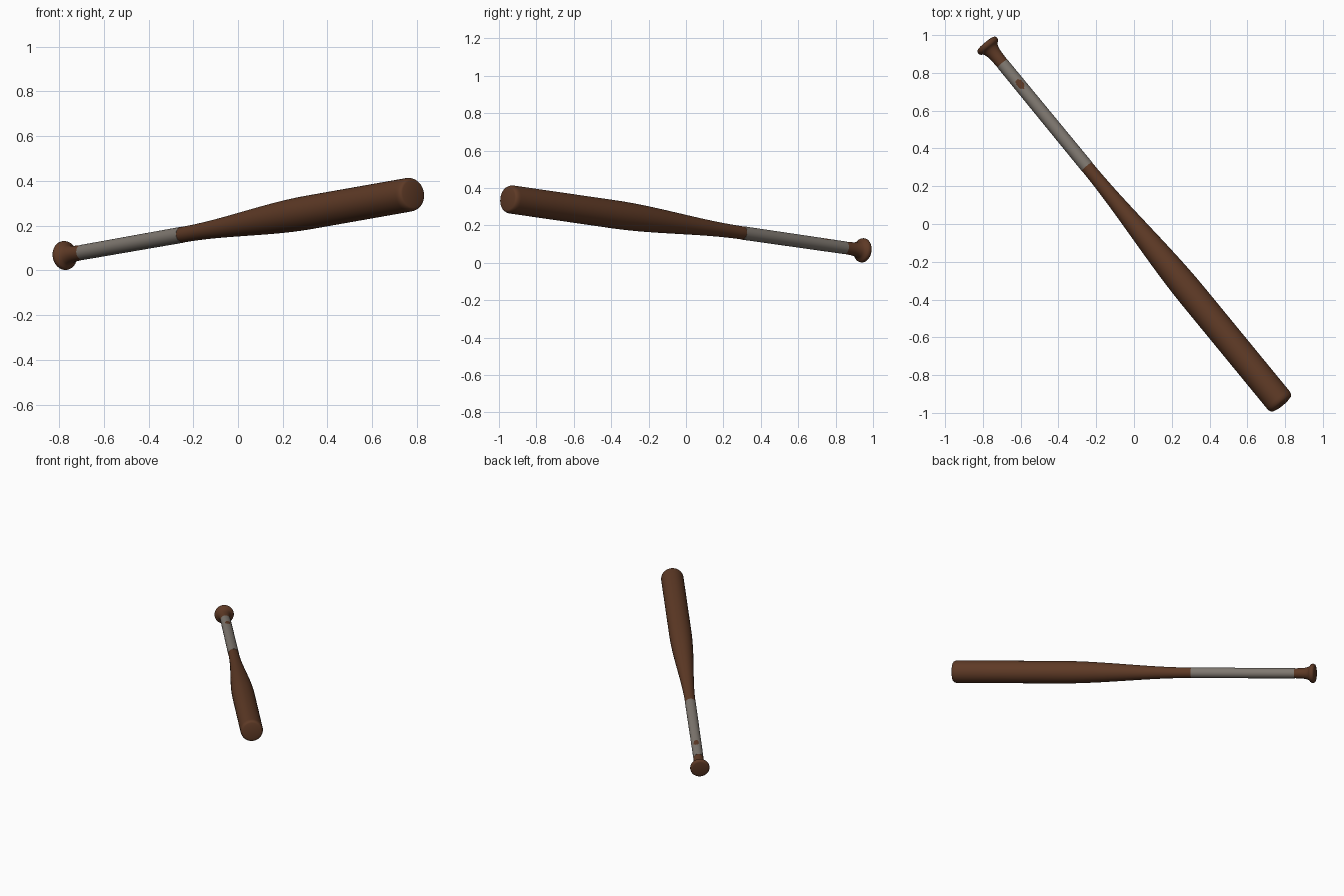
import bpy, bmesh, math
from mathutils import Vector, Matrix

if "Cube" in bpy.data.objects:
    bpy.data.objects.remove(bpy.data.objects["Cube"])

# Bat axis: knob end to barrel end
START = Vector((-0.785, 0.957, 0.065))
END = Vector((0.785, -0.957, 0.342))
LENGTH = (END - START).length
axis = (END - START).normalized()
side = Vector((-axis.y, axis.x, 0)).normalized()
up = axis.cross(side)
FRAME = Matrix.Translation(START) @ Matrix((side, up, axis)).transposed().to_4x4()


def material(name, rgb):
    m = bpy.data.materials.new(name)
    m.diffuse_color = (*rgb, 1)
    m.use_nodes = True
    m.node_tree.nodes["Principled BSDF"].inputs["Base Color"].default_value = m.diffuse_color
    return m


WOOD = material("brown wood", (0.112, 0.042, 0.019))
TAPE = material("grey tape", (0.212, 0.187, 0.162))


def lathe(name, profile, segs, mats, rule=None):
    """Revolve (distance, radius) points around the bat axis; cap both ends."""
    bm = bmesh.new()
    rings = []
    for s, r in profile:
        rings.append([bm.verts.new((r * math.cos(a), r * math.sin(a), s))
                      for a in (2 * math.pi * i / segs for i in range(segs))])
    for a, b in zip(rings, rings[1:]):
        for i in range(segs):
            j = (i + 1) % segs
            bm.faces.new((a[i], a[j], b[j], b[i]))
    bm.faces.new(rings[0][::-1])
    bm.faces.new(rings[-1])
    for f in bm.faces:
        f.smooth = True
        if rule:
            f.material_index = rule(f.calc_center_median())
    bm.transform(FRAME)
    me = bpy.data.meshes.new(name)
    bm.to_mesh(me)
    bm.free()
    for m in mats:
        me.materials.append(m)
    me.set_sharp_from_angle(angle=math.radians(40))
    ob = bpy.data.objects.new(name, me)
    bpy.context.collection.objects.link(ob)
    return ob


# Wooden body: knob, flare, handle, taper, barrel and rounded end
body = [(0, 0.050), (0.003, 0.059), (0.010, 0.064), (0.018, 0.065),
        (0.026, 0.063), (0.032, 0.058), (0.037, 0.049), (0.048, 0.043),
        (0.065, 0.038), (0.09, 0.035), (0.13, 0.0335), (0.16, 0.032),
        (0.5, 0.032), (0.84, 0.034)]
for i in range(21):
    t = i / 20
    body.append((0.85 + 0.9 * t, 0.035 + 0.0405 * t * t * (3 - 2 * t)))
body.append((LENGTH - 0.035, 0.0755))
for i in range(1, 7):
    a = math.radians(15 * i)
    body.append((LENGTH - 0.035 + 0.030 * math.sin(a), 0.0595 + 0.016 * math.cos(a)))
body.append((LENGTH, 0.040))
lathe("bat_body", body, 48, [WOOD])


# Taped grip sleeve with a small worn spot showing wood on the upper side
def worn(c):
    spot = ((c.z - 0.288) / 0.03) ** 2 + ((c.x - 0.004) / 0.018) ** 2 < 1
    return 1 if c.y > 0 and spot else 0


grip = [(0.14 + 0.005 * i, 0.034 + 0.002 * i / 142) for i in range(143)]
lathe("grip_tape", grip, 64, [TAPE, WOOD], worn)
